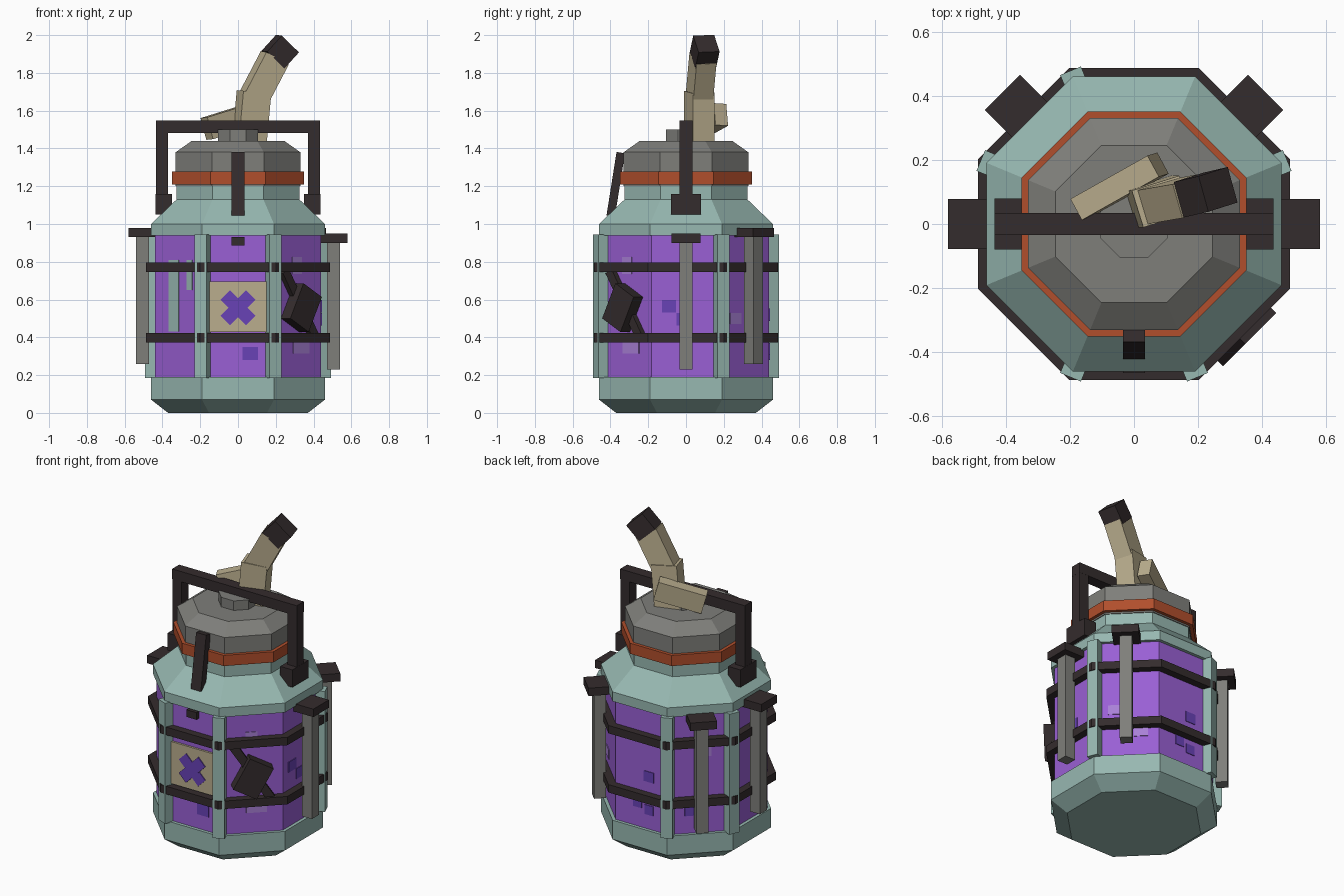
import bpy, bmesh
from math import radians, cos, sin, pi
from mathutils import Matrix, Vector

if "Cube" in bpy.data.objects:
    bpy.data.objects.remove(bpy.data.objects["Cube"], do_unlink=True)


def material(name, r, g, b):
    m = bpy.data.materials.new(name)
    m.use_nodes = True
    m.diffuse_color = (r, g, b, 1)
    m.node_tree.nodes["Principled BSDF"].inputs["Base Color"].default_value = (r, g, b, 1)
    return m


TEAL = material("pale teal metal", .31, .48, .44)
GLASS = material("purple glass", .32, .115, .66)
DEEP = material("deep violet", .14, .055, .47)
PALE = material("pale violet", .40, .22, .68)
BLACK = material("dark brown black", .034, .025, .026)
GREY = material("grey metal", .21, .21, .195)
TAN = material("tan", .49, .42, .27)
ORANGE = material("rust orange", .44, .077, .025)


def finish(bm, name, mat):
    bmesh.ops.recalc_face_normals(bm, faces=bm.faces)
    mesh = bpy.data.meshes.new(name)
    bm.to_mesh(mesh)
    bm.free()
    mesh.materials.append(mat)
    ob = bpy.data.objects.new(name, mesh)
    bpy.context.collection.objects.link(ob)
    return ob


def box(name, size, matrix, mat):
    bm = bmesh.new()
    bmesh.ops.create_cube(bm, size=1, matrix=matrix @ Matrix.Diagonal((*size, 1)))
    return finish(bm, name, mat)


def octagon(name, profile, mat, closed=False):
    """Eight-sided turned part; profile is (apothem, z) pairs."""
    bm = bmesh.new()
    rings = []
    for apothem, z in profile:
        r = apothem / cos(pi / 8)
        rings.append([bm.verts.new((r * cos(pi / 8 + k * pi / 4),
                                    r * sin(pi / 8 + k * pi / 4), z)) for k in range(8)])
    pairs = list(zip(rings, rings[1:]))
    if closed:
        pairs.append((rings[-1], rings[0]))
    else:
        bm.faces.new(rings[0])
        bm.faces.new(rings[-1])
    for a, b in pairs:
        for k in range(8):
            n = (k + 1) % 8
            bm.faces.new((a[k], a[n], b[n], b[k]))
    return finish(bm, name, mat)


def on_side(name, size, angle, out, u, z, mat, roll=0):
    """Box on the side facing 'angle': size is depth, width, height."""
    m = (Matrix.Rotation(radians(angle), 4, 'Z') @ Matrix.Translation((out, u, z))
         @ Matrix.Rotation(radians(roll), 4, 'X'))
    return box(name, size, m, mat)


def beam(name, start, end, width, depth, mat):
    """Box running from start to end."""
    a, b = Vector(start), Vector(end)
    axis = (b - a).normalized()
    side = Vector((-.3, .95, 0))
    side = (side - axis * side.dot(axis)).normalized()
    rot = Matrix((axis.cross(side), side, axis)).transposed().to_4x4()
    return box(name, (width, depth, (b - a).length),
               Matrix.Translation((a + b) / 2) @ rot, mat)


# Canister body
octagon("base", [(.37, 0), (.46, .07), (.46, .19)], TEAL)
octagon("glass_tank", [(.44, .18), (.44, .95)], GLASS)
octagon("shoulder", [(.46, .94), (.46, 1.0), (.325, 1.13), (.325, 1.22)], TEAL)
octagon("lid", [(.33, 1.2), (.33, 1.38), (.245, 1.44)], GREY)
octagon("lid_knob", [(.105, 1.43), (.105, 1.50)], GREY)
octagon("seal_ring", [(.32, 1.21), (.35, 1.21), (.35, 1.277), (.32, 1.277)], ORANGE, True)
for name, z in (("lower_band", .397), ("upper_band", .77)):
    octagon(name, [(.43, z - .025), (.486, z - .025), (.486, z + .025), (.43, z + .025)],
            BLACK, True)

# Corner posts
for angle in (-112.5, -67.5, 22.5, 112.5, 157.5):
    on_side("corner_post", (.08, .07, .76), angle, .477, 0, .565, TEAL)

# Side rods with caps
for angle, top in ((0, .90), (180, .93), (45, .93), (135, .90)):
    on_side("side_rod", (.07, .07, .67), angle, .505, 0, top - .335, GREY)
    on_side("rod_cap", (.14, .155, .05), angle, .51, 0, top + .025, BLACK)

# Carrying handle
flat = Matrix.Translation
box("handle_bar", (.87, .07, .065), flat((0, 0, 1.515)), BLACK)
for s in (-1, 1):
    box("handle_leg", (.065, .068, .44), flat((s * .402, 0, 1.29)), BLACK)
    box("handle_foot", (.085, .16, .11), flat((s * .393, 0, 1.105)), BLACK)

# Front clasp
box("clasp", (.07, .045, .34), flat((0, -.372, 1.21)) @ Matrix.Rotation(radians(-9), 4, 'X'), BLACK)
on_side("clasp_catch", (.03, .07, .045), -90, .45, 0, .908, BLACK)

# Front label with a cross
on_side("label", (.02, .32, .265), -90, .443, 0, .562, TAN)
for roll in (-45, 45):
    on_side("label_cross", (.008, .19, .07), -90, .455 + roll * .00001, 0, .557, DEEP, roll)

# Strapped box
on_side("strap", (.04, .05, .41), -45, .45, 0, .58, BLACK, 33)
on_side("strapped_box", (.08, .155, .21), -45, .47, 0, .557, BLACK, -28)

# Painted marks on the glass: side angle, offset, height, width, tall
marks = {
    DEEP: [(-90, .065, .315, .08, .07), (0, -.09, .565, .075, .065), (0, -.015, .495, .07, .065),
           (90, .05, .52, .07, .065), (90, .05, .31, .06, .06), (90, -.03, .34, .06, .06),
           (135, -.05, .33, .07, .06)],
    PALE: [(-45, 0, .78, .07, .09), (-45, .03, .345, .12, .06), (45, -.07, .5, .08, .06),
           (45, .08, .35, .08, .06), (135, .03, .70, .08, .06)],
    TEAL: [(-135, -.04, .62, .075, .38), (-135, .08, .73, .04, .16)],
}
for mat, rows in marks.items():
    for angle, u, z, w, h in rows:
        on_side("glass_mark", (.008, w, h), angle, .44, u, z, mat)

# Bent lever on the lid
beam("lever_lower", (.06, .07, 1.43), (.085, .07, 1.70), .155, .12, TAN)
beam("lever_upper", (.08, .07, 1.66), (.195, .09, 1.88), .14, .11, TAN)
beam("lever_tip", (.185, .09, 1.87), (.262, .108, 1.955), .13, .115, BLACK)
beam("lever_arm", (-.165, .05, 1.505), (.075, .185, 1.58), .12, .075, TAN)
